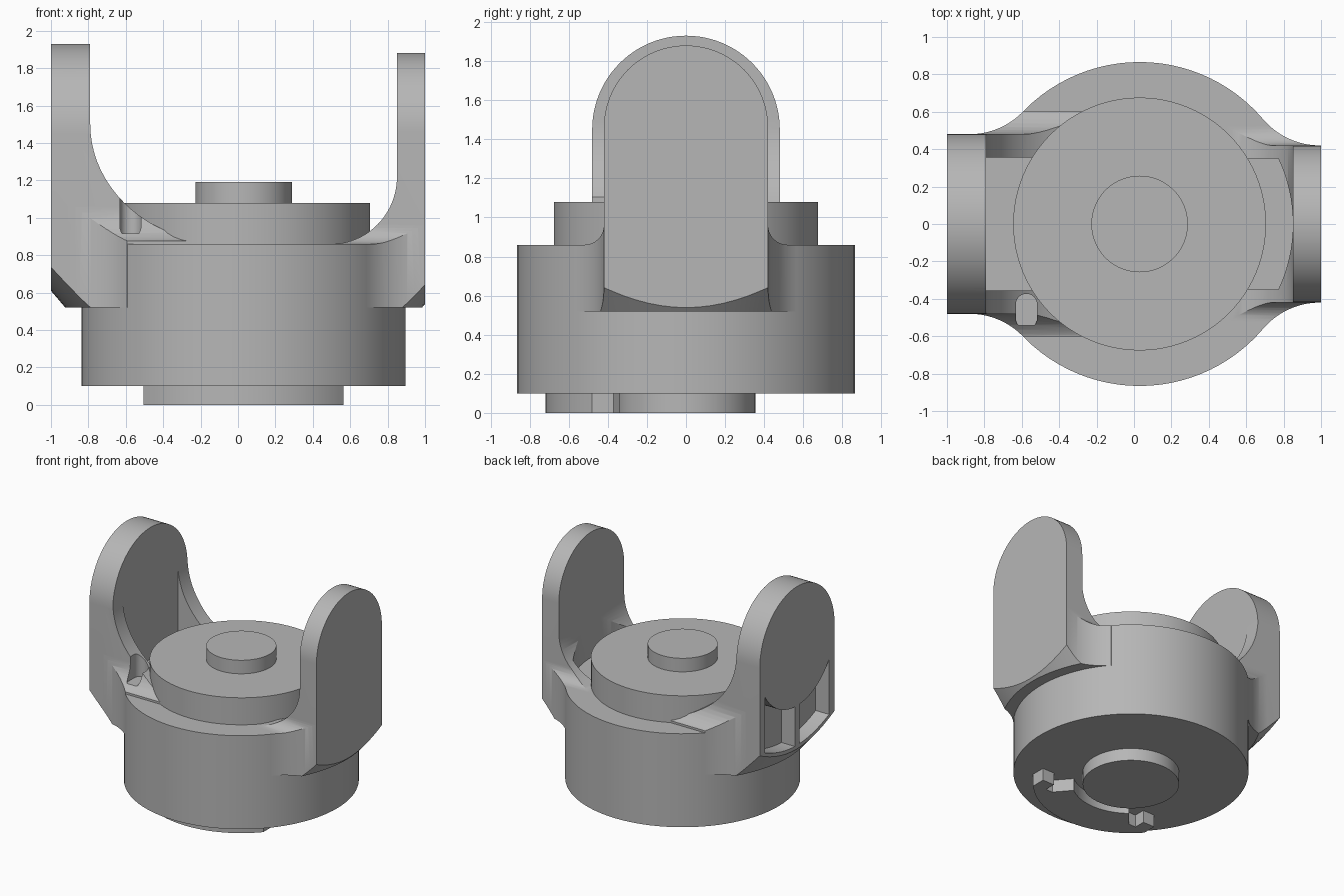
import bpy, bmesh
from math import sin, cos, pi, hypot, sqrt, radians, atan2
from mathutils import Matrix

if "Cube" in bpy.data.objects:
    bpy.data.objects.remove(bpy.data.objects["Cube"])

CX = 0.03          # axis of the round body
BODY_R = 0.866
DECK = 0.86        # height of the body's top face

grey = bpy.data.materials.new("plain grey")
grey.use_nodes = True
grey.diffuse_color = (0.47, 0.47, 0.47, 1)
grey.node_tree.nodes["Principled BSDF"].inputs["Base Color"].default_value = (0.47, 0.47, 0.47, 1)


def make(name, bm):
    bmesh.ops.recalc_face_normals(bm, faces=bm.faces)
    mesh = bpy.data.meshes.new(name)
    bm.to_mesh(mesh)
    bm.free()
    mesh.materials.append(grey)
    ob = bpy.data.objects.new(name, mesh)
    bpy.context.collection.objects.link(ob)
    return ob


def prism(name, pts, axis, lo, hi):
    """Extrude a flat outline along one axis."""
    place = {"x": lambda u, v, w: (w, u, v),
             "y": lambda u, v, w: (u, w, v),
             "z": lambda u, v, w: (u, v, w)}[axis]
    bm = bmesh.new()
    low = [bm.verts.new(place(u, v, lo)) for u, v in pts]
    high = [bm.verts.new(place(u, v, hi)) for u, v in pts]
    bm.faces.new(low)
    bm.faces.new(high)
    n = len(pts)
    for i in range(n):
        j = (i + 1) % n
        bm.faces.new((low[i], low[j], high[j], high[i]))
    return make(name, bm)


def drum(name, r1, z1, z2, r2=None):
    bm = bmesh.new()
    bmesh.ops.create_cone(bm, cap_ends=True, segments=96, radius1=r1, radius2=r2 or r1,
                          depth=z2 - z1, matrix=Matrix.Translation((CX, 0, (z1 + z2) / 2)))
    return make(name, bm)


def arc(cx, cy, rx, ry, a1, a2, n=20):
    """Points on an ellipse between two angles in degrees."""
    angles = [radians(a1 + (a2 - a1) * i / n) for i in range(n + 1)]
    return [(cx + rx * cos(a), cy + ry * sin(a)) for a in angles]


def combine(ob, tool, operation):
    tool.hide_render = True
    mod = ob.modifiers.new("cut", "BOOLEAN")
    mod.operation = operation
    mod.solver = "EXACT"
    mod.object = tool
    bpy.context.view_layer.objects.active = ob
    bpy.ops.object.modifier_apply(modifier=mod.name)
    bpy.data.objects.remove(tool)


def smooth(ob):
    bpy.ops.object.select_all(action="DESELECT")
    ob.select_set(True)
    bpy.context.view_layer.objects.active = ob
    bpy.ops.object.shade_smooth_by_angle(angle=radians(25))


def arm(name, side, half, top, inner, sweep_x, sweep_z, foot):
    """Upright fork arm: side, front and plan outlines intersected."""
    # thickness outline with the long inner sweep down to the deck
    xz = [(1, 0.4), (1, 2.2), (inner, 2.2)]
    xz += arc(inner - sweep_x, sweep_z, sweep_x, sweep_z - DECK, 0, -90)
    xz += [(0, DECK), (0, 0.4)]
    ob = prism(name, [(side * x, z) for x, z in xz], "y", -1, 1)

    # round-topped outline with flared feet
    edge = arc(half + foot, DECK + foot, foot, foot, -90, -180, 10)
    edge += arc(0, top - half, half, half, 0, 90, 24)
    left = [(-y, z) for y, z in reversed(edge[:-1])]
    yz = [(0.95, 0.3), (0.95, DECK)] + edge + left + [(-0.95, DECK), (-0.95, 0.3)]
    combine(ob, prism("front_outline", yz, "x", -1.3, 1.3), "INTERSECT")

    # plan outline, blended from the arm sides into the round body
    f = 0.4
    dx = sqrt((BODY_R + f) ** 2 - (half + f) ** 2)
    turn = 180 + atan2(half + f, dx) * 180 / pi
    flare = arc(side * CX + dx, half + f, f, f, 270, turn)
    plan = [(1.3, half)] + flare + [(-0.1, flare[-1][1])]
    plan += [(x, -y) for x, y in reversed(plan)]
    combine(ob, prism("plan_outline", [(side * x, y) for x, y in plan], "z", 0.3, 2.3), "INTERSECT")

    # conical chamfer underneath
    slope = 1.18
    combine(ob, drum("chamfer", 0.954, 0.52, 2.2, 0.954 + 1.68 / slope), "INTERSECT")
    return ob


# Round body, bearing and stub
parts = [
    drum("body", BODY_R, 0.1, DECK),
    drum("bearing", 0.676, 0.7, 1.08),
    drum("top_stub", 0.258, 1.0, 1.19),
    drum("bottom_boss", 0.355, 0, 0.2),
]

# Curved stop plate with end tabs under the body
half_x, tab_y = 0.535, -0.37
end = -atan2(sqrt(0.72 ** 2 - half_x ** 2), half_x) * 180 / pi
outer = arc(CX, 0, 0.72, 0.72, end, -180 - end, 32)
inner = arc(CX, 0, 0.43, 0.43, -128, -52, 24)
tab = [(0.37, -0.46), (0.43, -0.46), (0.43, tab_y), (half_x, tab_y)]
outline = outer + [(CX - x, y) for x, y in reversed(tab)] + inner + [(CX + x, y) for x, y in tab]
parts.append(prism("stop_plate", outline, "z", 0, 0.15))

# Short left arm, hollowed between its ribs by a curved pocket
left_arm = arm("left_arm", 1, 0.42, 1.88, 0.85, 0.35, 1.22, 0.1)
reach = 25.3
pocket = [(0, -0.35)] + arc(CX, 0, 0.82, 0.82, -reach, reach) + [(0, 0.35)]
combine(left_arm, prism("pocket", pocket, "z", DECK - 0.005, 1.5), "DIFFERENCE")

# Tall right arm with a square pocket between its ribs
right_arm = arm("right_arm", -1, 0.48, 1.93, 0.79, 0.74, 1.5, 0.2)
box = [(-0.79, -0.355), (0.1, -0.355), (0.1, 0.355), (-0.79, 0.355)]
combine(right_arm, prism("pocket", box, "z", DECK - 0.005, 1.8), "DIFFERENCE")

# Two recessed windows below the round pad on the outside
for s in (-1, 1):
    ys = [0.03 + 0.38 * i / 12 for i in range(13)]
    low = [(s * y, 0.55 + 1.18 * (hypot(1 + CX, y) - 0.954)) for y in ys]
    high = [(s * y, 1.45 - sqrt(0.49 ** 2 - y * y)) for y in reversed(ys)]
    combine(right_arm, prism("window", low + high, "x", -1.1, -0.88), "DIFFERENCE")

# Upright slot in the front rib
slot = arc(-0.575, -0.43, 0.057, 0.057, 0, 180) + arc(-0.575, -0.505, 0.057, 0.057, 180, 360)
combine(right_arm, prism("slot", slot, "z", 0.915, 1.6), "DIFFERENCE")

for ob in parts + [left_arm, right_arm]:
    smooth(ob)
